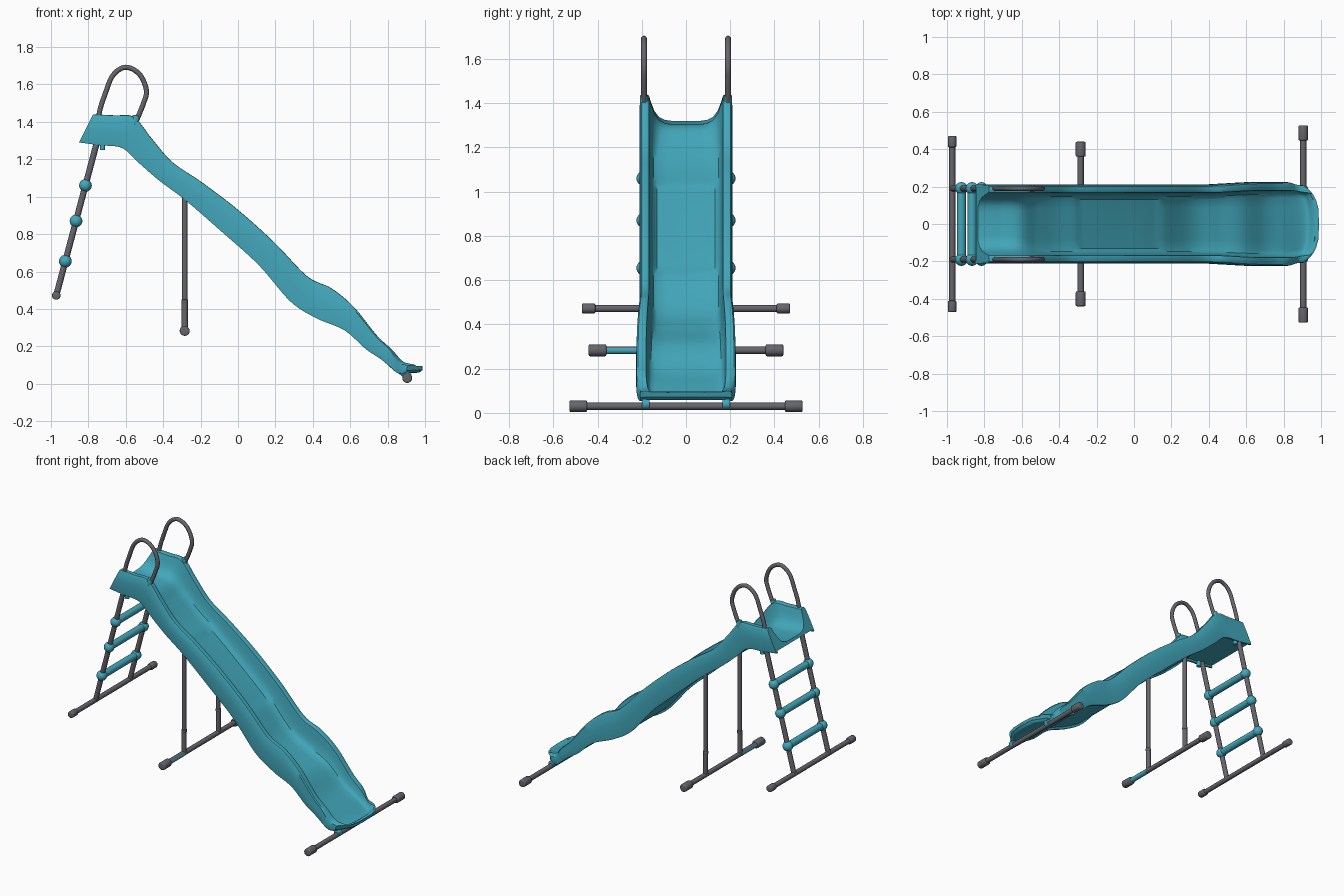
import bpy, bmesh, math
from mathutils import Vector, Matrix

old = bpy.data.objects.get("Cube")
if old:
    bpy.data.objects.remove(old)


def material(name, rgb):
    m = bpy.data.materials.new(name)
    m.use_nodes = True
    m.diffuse_color = (*rgb, 1)
    m.node_tree.nodes["Principled BSDF"].inputs["Base Color"].default_value = (*rgb, 1)
    return m


TEAL = material("teal plastic", (0.055, 0.39, 0.50))
GREY = material("grey metal", (0.13, 0.13, 0.15))


def finish(name, bm, *mats, angle=35):
    bmesh.ops.recalc_face_normals(bm, faces=bm.faces[:])
    mesh = bpy.data.meshes.new(name)
    bm.to_mesh(mesh)
    bm.free()
    ob = bpy.data.objects.new(name, mesh)
    bpy.context.collection.objects.link(ob)
    for m in mats:
        mesh.materials.append(m)
    bpy.ops.object.select_all(action='DESELECT')
    ob.select_set(True)
    bpy.context.view_layer.objects.active = ob
    bpy.ops.object.shade_smooth_by_angle(angle=math.radians(angle))
    return ob


def rod(name, a, b, r, mat, bevel=0.0):
    a, b = Vector(a), Vector(b)
    bm = bmesh.new()
    turn = (b - a).to_track_quat('Z', 'Y').to_matrix().to_4x4()
    bmesh.ops.create_cone(bm, cap_ends=True, segments=20, radius1=r, radius2=r,
                          depth=(b - a).length,
                          matrix=Matrix.Translation((a + b) / 2) @ turn)
    if bevel:
        rims = [e for e in bm.edges if any(len(f.verts) > 4 for f in e.link_faces)]
        bmesh.ops.bevel(bm, geom=rims, offset=bevel, segments=3, affect='EDGES', profile=0.5)
    return finish(name, bm, mat, angle=45)


def ball(name, centre, r, mat):
    bm = bmesh.new()
    bmesh.ops.create_uvsphere(bm, u_segments=20, v_segments=12, radius=r,
                              matrix=Matrix.Translation(centre))
    return finish(name, bm, mat)


def spline(keys, steps):
    """Smooth curve through the key tuples."""
    ks = [Vector(k) for k in keys]
    ks = [2 * ks[0] - ks[1]] + ks + [2 * ks[-1] - ks[-2]]
    out = []
    for i in range(1, len(ks) - 2):
        p, q, r, s = ks[i - 1:i + 3]
        for j in range(steps):
            t = j / steps
            out.append(0.5 * (2 * q + (r - p) * t + (2 * p - 5 * q + 4 * r - s) * t * t
                              + (3 * q - p - 3 * r + s) * t ** 3))
    return out + [ks[-2]]


def ramp(x, a, b):
    t = min(1, max(0, (x - a) / (b - a)))
    return t * t * (3 - 2 * t)


# Slide: stations of rim (x, z) and underside (x, z)
STATIONS = [
    ((-0.775, 1.44), (-0.85, 1.29)), ((-0.66, 1.435), (-0.74, 1.275)),
    ((-0.555, 1.425), (-0.62, 1.26)), ((-0.46, 1.31), (-0.53, 1.18)),
    ((-0.35, 1.185), (-0.42, 1.085)), ((-0.19, 1.075), (-0.28, 0.98)),
    ((0.0, 0.93), (-0.09, 0.815)), ((0.195, 0.755), (0.11, 0.635)),
    ((0.37, 0.575), (0.28, 0.44)), ((0.5, 0.51), (0.42, 0.35)),
    ((0.62, 0.41), (0.57, 0.285)), ((0.75, 0.25), (0.69, 0.18)),
    ((0.84, 0.175), (0.80, 0.115)), ((0.91, 0.12), (0.90, 0.062)),
    ((0.975, 0.105), (0.96, 0.055)), ((0.99, 0.098), (0.985, 0.07)),
]
OUTER = [(0, 0.08), (0.5, 0.08), (0.92, 0.08), (0.93, 0), (0.99, 0),
         (1, 0.06), (1, 0.5), (0.99, 0.92), (0.96, 0.99), (0.90, 1), (0.84, 1)]
CHUTE = [(0.80, 0.97), (0.775, 0.7), (0.75, 0.45), (0.70, 0.28), (0.62, 0.21), (0.4, 0.19), (0, 0.19)]
DECK = [(0.80, 0.97), (0.75, 0.75), (0.68, 0.5), (0.58, 0.32), (0.45, 0.23), (0.3, 0.2), (0, 0.2)]


def section(top, bottom):
    x = top[0]
    deck = 1 - ramp(x, -0.62, -0.38)
    width = 0.21 + 0.015 * ramp(x, 0.4, 0.7) - 0.017 * ramp(x, 0.84, 0.99)
    round_end = 0.085 * ramp(x, 0.78, 0.99)
    lip = ramp(x, 0.93, 0.985)
    panel = 0.05 * (ramp(x, -0.24, -0.22) - ramp(x, 0.19, 0.21))
    half = list(OUTER)
    for (cu, ch), (du, dh) in zip(CHUTE, DECK):
        h = ch + (dh - ch) * deck
        if cu < 0.68:
            h -= panel
        half.append((cu + (du - cu) * deck, h + (0.85 - h) * lip if h < 0.85 else h))
    ring = half + [(-u, h) for u, h in half[-2:0:-1]]
    return [(bottom[0] + (top[0] - bottom[0]) * h - round_end * abs(u) ** 3.5,
             u * width,
             bottom[1] + (top[1] - bottom[1]) * h) for u, h in ring]


bm = bmesh.new()
rings = []
for s in spline([(*t, *b) for t, b in STATIONS], 8):
    rings.append([bm.verts.new(p) for p in section((s[0], s[1]), (s[2], s[3]))])
for a, b in zip(rings, rings[1:]):
    for i in range(len(a)):
        j = (i + 1) % len(a)
        bm.faces.new((a[i], a[j], b[j], b[i]))
bm.faces.new(rings[0])
bm.faces.new(rings[-1])
finish("slide_chute", bm, TEAL)

# Ladder rails that continue into the hand loops
RAIL_FOOT, RAIL_TOP = Vector((-0.972, 0, 0.47)), Vector((-0.752, 0, 1.30))
LOOP = [(-0.752, 0, 1.30), (-0.743, 0, 1.44), (-0.71, 0, 1.55), (-0.668, 0, 1.65), (-0.60, 0, 1.692),
        (-0.527, 0, 1.655), (-0.49, 0, 1.57), (-0.505, 0, 1.50), (-0.55, 0, 1.39)]


def tube(name, points, r, mat):
    cu = bpy.data.curves.new(name, 'CURVE')
    cu.dimensions = '3D'
    cu.bevel_depth = r
    cu.bevel_resolution = 4
    cu.use_fill_caps = True
    sp = cu.splines.new('POLY')
    sp.points.add(len(points) - 1)
    for sp_point, p in zip(sp.points, points):
        sp_point.co = (*p, 1)
    sp.use_smooth = True
    cu.materials.append(mat)
    ob = bpy.data.objects.new(name, cu)
    bpy.context.collection.objects.link(ob)


RUNGS = [0.655, 0.87, 1.06]
for side, label in ((1, "left"), (-1, "right")):
    off = Vector((0, 0.19 * side, 0))
    rod(label + "_ladder_rail", RAIL_FOOT + off, RAIL_TOP + off, 0.0165, GREY)
    tube(label + "_hand_loop", [p + off for p in spline(LOOP, 6)], 0.0135, GREY)
    rod(label + "_loop_socket", Vector((-0.553, 0, 1.385)) + off,
        Vector((-0.543, 0, 1.435)) + off, 0.019, TEAL, 0.004)
    rod(label + "_rail_bracket", Vector((-0.725, 0, 1.25)) + off,
        Vector((-0.725, 0, 1.29)) + off, 0.014, TEAL)
    # Middle support pole with collar
    rod(label + "_pole_lower", (-0.285, off.y, 0.285), (-0.285, off.y, 0.44), 0.0165, GREY)
    rod(label + "_pole_collar", (-0.285, off.y, 0.43), (-0.285, off.y, 0.45), 0.018, GREY, 0.004)
    rod(label + "_pole_upper", (-0.285, off.y, 0.44), (-0.285, off.y, 1.01), 0.0145, GREY)
    # Clip holding the chute on its foot bar
    rod(label + "_foot_clip", (0.905, 0.165 * side, 0.04), (0.905, 0.2 * side, 0.04), 0.024, TEAL, 0.004)
    rod(label + "_clip_arm", (0.85, 0.18 * side, 0.085), (0.895, 0.18 * side, 0.045), 0.016, TEAL, 0.004)

# Ladder rungs with rounded joints
for n, z in enumerate(RUNGS, 1):
    c = RAIL_FOOT.lerp(RAIL_TOP, (z - RAIL_FOOT.z) / (RAIL_TOP.z - RAIL_FOOT.z))
    rod(f"rung_{n}", c + Vector((0, -0.19, 0)), c + Vector((0, 0.19, 0)), 0.024, TEAL)
    for y in (-0.19, 0.19):
        ball(f"rung_joint_{n}", c + Vector((0, y, 0)), 0.034, TEAL)

# Ground bars with end caps
for label, x, z, reach, cap, r in (("ladder", -0.972, 0.472, 0.47, 0.06, 0.023),
                                   ("middle", -0.285, 0.283, 0.44, 0.08, 0.027),
                                   ("exit", 0.905, 0.03, 0.527, 0.08, 0.026)):
    rod(label + "_foot_bar", (x, 0.01 - reach, z), (x, reach - 0.01, z), 0.0165, GREY)
    for side in (-1, 1):
        rod(label + "_foot_cap", (x, side * (reach - cap), z), (x, side * reach, z), r, GREY, 0.007)

# Coloured sleeve on the middle bar, grey along its top
sleeve = rod("middle_bar_sleeve", (-0.285, -0.36, 0.283), (-0.285, -0.2, 0.283), 0.0175, TEAL)
sleeve.data.materials.append(GREY)
for f in sleeve.data.polygons:
    f.material_index = 1 if f.normal.z > 0.5 else 0
